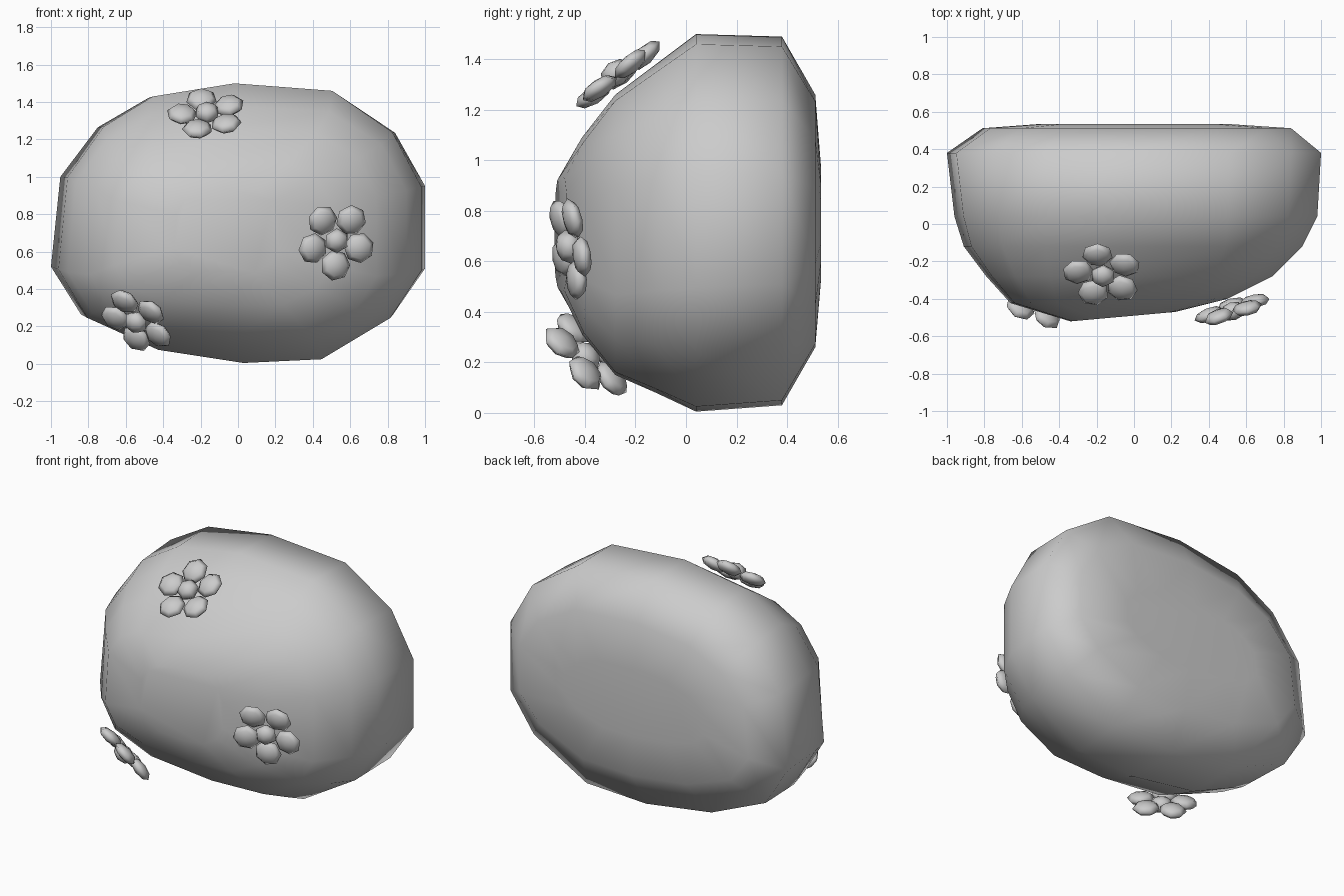
import bpy, math
from mathutils import Vector, Matrix

if "Cube" in bpy.data.objects:
    bpy.data.objects.remove(bpy.data.objects["Cube"])


def make_object(name, verts, faces):
    mesh = bpy.data.meshes.new(name)
    mesh.from_pydata(verts, [], faces)
    mesh.polygons.foreach_set("use_smooth", [True] * len(faces))
    obj = bpy.data.objects.new(name, mesh)
    bpy.context.collection.objects.link(obj)
    return obj


# Boulder: one front outline, fitted to a series of slices from back to front
outline = [(-1, .51), (-.95, 1.0), (-.75, 1.27), (-.48, 1.43), (-.03, 1.5),
           (.51, 1.46), (.84, 1.24), (1, .95), (1, .5), (.83, .25),
           (.45, .03), (.02, .01), (-.45, .08), (-.84, .25)]
# y, x min, x max, z min, z max, tilt, squareness power
slices = [(.535, -.5, .5, .53, .97, 0, 1),
          (.512, -.81, .84, .26, 1.26, 0, 1),
          (.38, -1, 1, .03, 1.49, 0, 1),
          (.04, -.96, .98, .005, 1.5, 0, 1),
          (-.12, -.91, .90, .08, 1.38, 0, .9),
          (-.28, -.79, .74, .15, 1.26, 0, .8),
          (-.41, -.66, .50, .31, 1.09, .02, .75),
          (-.49, -.34, .22, .48, .94, .09, .8)]


def power(v, p):
    return math.copysign(abs(v) ** p, v)


verts = []
for y, x0, x1, z0, z1, tilt, p in slices:
    for px, pz in outline:
        u, w = power(px, p), power((pz - .755) / .745, p)
        x = (x0 + x1) / 2 + u * (x1 - x0) / 2
        z = (z0 + z1) / 2 + w * (z1 - z0) / 2
        verts.append((x, y + tilt * x, z))
n = len(outline)
faces = [tuple(range(n))[::-1],
         tuple(range((len(slices) - 1) * n, len(slices) * n))]
for r in range(len(slices) - 1):
    for i in range(n):
        j = (i + 1) % n
        faces.append((r * n + i, r * n + j, (r + 1) * n + j, (r + 1) * n + i))
boulder = make_object("boulder", verts, [f[::-1] for f in faces])
import bmesh
bm = bmesh.new()
bm.from_mesh(boulder.data)
bmesh.ops.recalc_face_normals(bm, faces=bm.faces)
bm.to_mesh(boulder.data)
bm.free()


# Flowers: a round centre and five flattened, slightly raised petals
def flower(name, centre, normal, start):
    normal = Vector(normal).normalized()
    side = Vector((1, 0, 0))
    side = (side - normal * side.dot(normal)).normalized()
    up = normal.cross(side)
    frame = Matrix((side, up, normal)).transposed().to_4x4()
    frame.translation = centre
    bm = bmesh.new()

    def blob(matrix, segments):
        bmesh.ops.create_uvsphere(bm, u_segments=segments, v_segments=4,
                                  radius=1, matrix=frame @ matrix)

    blob(Matrix.Translation((0, 0, .012)) @ Matrix.Diagonal((.068, .068, .05, 1)), 6)
    for k in range(5):
        turn = Matrix.Rotation(math.radians(start + 72 * k), 4, 'Z')
        lift = Matrix.Rotation(math.radians(-6), 4, 'Y')
        blob(turn @ Matrix.Translation((.135, 0, 0)) @ lift
             @ Matrix.Diagonal((.083, .083, .036, 1)), 7)
    for f in bm.faces:
        f.smooth = True
    mesh = bpy.data.meshes.new(name)
    bm.to_mesh(mesh)
    bm.free()
    obj = bpy.data.objects.new(name, mesh)
    bpy.context.collection.objects.link(obj)


flower("flower_right", (.525, -.455, .66), (.28, -.94, -.16), -92)
flower("flower_top", (-.165, -.27, 1.335), (-.05, -.6, .78), 31)
flower("flower_lower_left", (-.54, -.39, .23), (-.45, -.62, -.62), -20)
